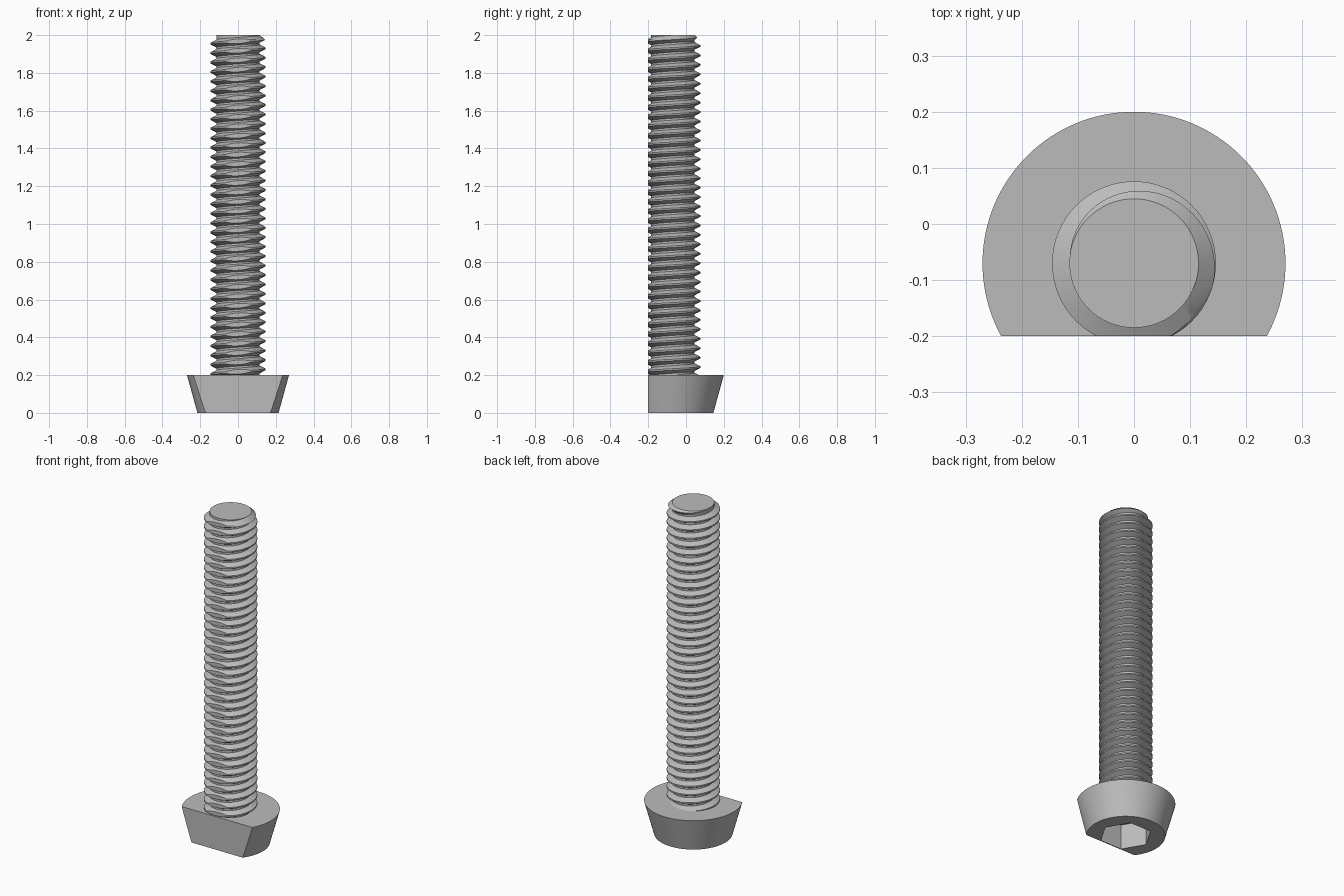
import bpy, bmesh
from math import cos, sin, pi, tau, radians

cube = bpy.data.objects.get("Cube")
if cube:
    bpy.data.objects.remove(cube, do_unlink=True)

AXIS_Y, FLAT_Y = -0.07, -0.2
HEAD_H, TOP = 0.2, 2.0
CORE_R, CREST_R, PITCH = 0.115, 0.146, 0.05

steel = bpy.data.materials.new("grey steel")
steel.use_nodes = True
GREY = (0.5, 0.5, 0.5, 1)
steel.diffuse_color = GREY
steel.node_tree.nodes["Principled BSDF"].inputs["Base Color"].default_value = GREY


def add_object(name, bm):
    bmesh.ops.recalc_face_normals(bm, faces=bm.faces[:])
    mesh = bpy.data.meshes.new(name)
    bm.to_mesh(mesh)
    bm.free()
    mesh.materials.append(steel)
    obj = bpy.data.objects.new(name, mesh)
    bpy.context.collection.objects.link(obj)
    return obj


def frustum(bm, sides, r_low, r_high, z_low, z_high, turn=0):
    rings = []
    for r, z in ((r_low, z_low), (r_high, z_high)):
        angles = [tau * i / sides + turn for i in range(sides)]
        rings.append([bm.verts.new((r * cos(a), AXIS_Y + r * sin(a), z)) for a in angles])
    for i in range(sides):
        j = (i + 1) % sides
        bm.faces.new((rings[0][i], rings[0][j], rings[1][j], rings[1][i]))
    bm.faces.new(rings[0][::-1])
    bm.faces.new(rings[1])


def smooth(obj, angle):
    bpy.ops.object.select_all(action="DESELECT")
    obj.select_set(True)
    bpy.context.view_layer.objects.active = obj
    bpy.ops.object.shade_smooth_by_angle(angle=radians(angle))


# Tapered head with one flat side
bm = bmesh.new()
frustum(bm, 128, 0.215, 0.27, 0, HEAD_H)
cut = bmesh.ops.bisect_plane(bm, geom=bm.verts[:] + bm.edges[:] + bm.faces[:],
                             plane_co=(0, FLAT_Y, 0), plane_no=(0, -1, 0), clear_outer=True)
bmesh.ops.holes_fill(bm, edges=[e for e in bm.edges if e.is_boundary])
head = add_object("head", bm)

# Hexagonal key socket sunk into the underside
bm = bmesh.new()
frustum(bm, 6, 0.144, 0.144, -0.1, 0.15)
cutter = add_object("socket_cutter", bm)
cutter.hide_render = True
socket = head.modifiers.new("socket", "BOOLEAN")
socket.operation, socket.object, socket.solver = "DIFFERENCE", cutter, "EXACT"
bpy.context.view_layer.objects.active = head
bpy.ops.object.modifier_apply(modifier=socket.name)
bpy.data.objects.remove(cutter, do_unlink=True)
smooth(head, 25)

# Threaded shank: one tooth profile swept up a helix, chamfered at the tip
SEGS = 64
TOOTH = ((0.0, CORE_R), (0.2, CORE_R), (0.52, CREST_R), (0.68, CREST_R))
turns = int((TOP - HEAD_H) / PITCH) + 3
bm = bmesh.new()
columns = []
for s in range(SEGS + 1):
    a = tau * s / SEGS
    column = []
    for t in range(-1, turns):
        for offset, radius in TOOTH:
            z = HEAD_H + PITCH * (t - 1 + s / SEGS + offset)
            z = min(max(z, HEAD_H - 0.01), TOP)
            r = min(radius, CORE_R + (TOP - z) * 1.2)
            column.append(bm.verts.new((r * cos(a), AXIS_Y + r * sin(a), z)))
    columns.append(column)
for left, right in zip(columns, columns[1:]):
    for k in range(len(left) - 1):
        bm.faces.new((left[k], right[k], right[k + 1], left[k + 1]))
bm.faces.new([c[-1] for c in columns[:-1]])
bmesh.ops.remove_doubles(bm, verts=bm.verts[:], dist=0.0002)
bmesh.ops.dissolve_degenerate(bm, edges=bm.edges[:], dist=0.0001)

# Shave the thread crests level with the flat side of the head
bmesh.ops.bisect_plane(bm, geom=bm.verts[:] + bm.edges[:] + bm.faces[:],
                       plane_co=(0, FLAT_Y, 0), plane_no=(0, -1, 0))
for v in bm.verts:
    v.co.y = max(v.co.y, FLAT_Y)
shank = add_object("threaded_shank", bm)
smooth(shank, 25)
